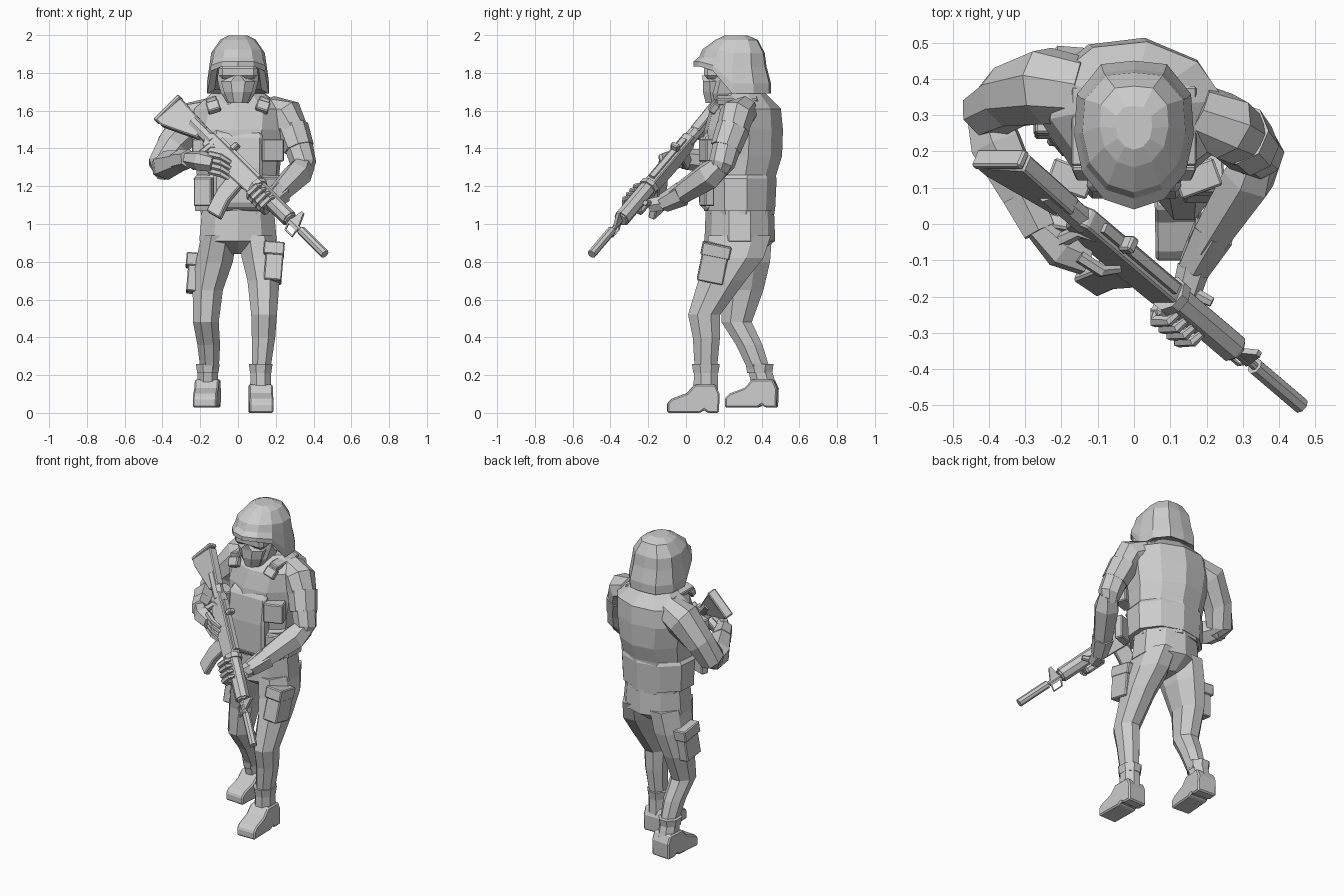
import bpy, bmesh
from math import sin, cos, pi, radians
from mathutils import Vector, Matrix, Euler

if "Cube" in bpy.data.objects:
    bpy.data.objects.remove(bpy.data.objects["Cube"], do_unlink=True)

GREY = (0.6, 0.6, 0.6, 1)
grey = bpy.data.materials.new("plain grey")
grey.use_nodes = True
grey.diffuse_color = GREY
grey.node_tree.nodes["Principled BSDF"].inputs["Base Color"].default_value = GREY


def finish(name, bm, matrix=None, bevel=0):
    """Turn a bmesh into a named, flat-shaded object."""
    if matrix is not None:
        bm.transform(matrix)
    bmesh.ops.recalc_face_normals(bm, faces=bm.faces)
    mesh = bpy.data.meshes.new(name)
    bm.to_mesh(mesh)
    bm.free()
    mesh.materials.append(grey)
    obj = bpy.data.objects.new(name, mesh)
    bpy.context.collection.objects.link(obj)
    if bevel:
        mod = obj.modifiers.new("Bevel", "BEVEL")
        mod.width, mod.segments = bevel, 1
    return obj


def loft(name, rings, matrix=None):
    """Skin a list of equal-length point rings and cap both ends."""
    bm = bmesh.new()
    rows = [[bm.verts.new(p) for p in ring] for ring in rings]
    n = len(rows[0])
    for low, high in zip(rows, rows[1:]):
        for i in range(n):
            j = (i + 1) % n
            bm.faces.new((low[i], low[j], high[j], high[i]))
    bm.faces.new(rows[0][::-1])
    bm.faces.new(rows[-1])
    return finish(name, bm, matrix)


def body(name, sections, sides=8, turn=0.0):
    """Loft level sections given as (z, centre x, centre y, radius x, radius y)."""
    grow = 1 / cos(pi / sides)
    rings = []
    for z, cx, cy, rx, ry in sections:
        angles = [(i + 0.5) * 2 * pi / sides for i in range(sides)]
        spin = Matrix.Rotation(turn, 3, "Z")
        rings.append([spin @ Vector((rx * grow * cos(a), ry * grow * sin(a), 0))
                      + Vector((cx, cy, z)) for a in angles])
    return loft(name, rings)


def limb(name, points, radii, sides=6, matrix=None):
    """Loft round sections square to a bent path."""
    pts = [Vector(p) for p in points]
    rings = []
    for i, (p, r) in enumerate(zip(pts, radii)):
        along = (pts[min(i + 1, len(pts) - 1)] - pts[max(i - 1, 0)]).normalized()
        side = along.cross(Vector((0.2, 1, 0.3))).normalized()
        up = along.cross(side)
        rings.append([p + r * (side * cos(a) + up * sin(a))
                      for a in (2 * pi * (k + 0.5) / sides for k in range(sides))])
    return loft(name, rings, matrix)


def box(name, centre, size, rot=(0, 0, 0), matrix=None, bevel=0.006):
    bm = bmesh.new()
    bmesh.ops.create_cube(bm, size=1)
    place = Matrix.LocRotScale(Vector(centre), Euler(rot), Vector(size))
    return finish(name, bm, matrix @ place if matrix else place, bevel)


def plate(name, outline, half, matrix, bevel=0.006):
    """Extrude an outline in local x and z to both sides of local y."""
    bm = bmesh.new()
    face = bm.faces.new([bm.verts.new((x, -half, z)) for x, z in outline])
    new = bmesh.ops.extrude_face_region(bm, geom=[face])["geom"]
    verts = [v for v in new if isinstance(v, bmesh.types.BMVert)]
    bmesh.ops.translate(bm, verts=verts, vec=(0, 2 * half, 0))
    return finish(name, bm, matrix, bevel)


# Torso, jacket skirt and vest, with the shoulders turned to the left
body("jacket_skirt", [(.84, 0, .29, .05, .08), (.91, 0, .285, .205, .178),
                      (1.08, 0, .285, .19, .172)], 10)
body("torso", [(1.05, 0, .29, .19, .17), (1.26, 0, .285, .212, .185), (1.36, 0, .295, .222, .205),
               (1.5, 0, .305, .245, .2), (1.61, .01, .315, .235, .18),
               (1.69, 0, .32, .14, .1)], 10, radians(-8))
body("vest_band", [(1.07, 0, .283, .222, .18), (1.24, 0, .283, .23, .188),
                   (1.26, 0, .285, .215, .18)], 10, radians(-5))
body("collar", [(1.6, 0, .29, .15, .13), (1.69, 0, .28, .1, .1)])
body("neck", [(1.6, 0, .27, .07, .07), (1.74, 0, .26, .065, .07)])
side_on = Matrix.Rotation(pi / 2, 4, "Z")
plate("chest_plate", [(.12, 1.06), (.07, 1.1), (.07, 1.3), (.09, 1.47), (.17, 1.52),
                      (.2, 1.2)], .13, side_on, .015)
for s, label in ((1, "left"), (-1, "right")):
    box(label + "_shoulder_strap", (s * .14, .27, 1.655), (.06, .22, .035), (0, s * .35, 0))
    box(label + "_strap_buckle", (s * .13, .15, 1.62), (.07, .04, .06), (-.6, s * .3, 0))
    box(label + "_chest_pouch", (s * .175, .125, 1.39), (.12, .08, .12), (0, 0, s * .35))
    box(label + "_belt_pouch", (s * .18, .11, 1.17), (.1, .05, .15), (0, 0, s * .35))

# Head with goggles and face mask
body("head", [(1.64, 0, .19, .055, .07), (1.69, 0, .21, .09, .11),
              (1.76, 0, .235, .108, .13), (1.9, 0, .25, .115, .13)])
box("goggles", (0, .15, 1.805), (.205, .11, .075), bevel=.02)
body("face_mask", [(1.64, 0, .16, .05, .055), (1.7, 0, .155, .075, .065),
                   (1.755, 0, .15, .09, .06), (1.785, 0, .13, .03, .045)])

# Helmet: the rim is high over the face, drops at the sides and is squarer behind
rings = []
for z, drop, cy, rx, ry in ((1.85, .14, .25, .125, .165), (1.835, .145, .245, .163, .205),
                            (1.86, .115, .245, .165, .205), (1.885, .05, .248, .152, .178),
                            (1.925, .02, .252, .142, .165), (1.975, 0, .268, .095, .112),
                            (1.998, 0, .265, .05, .06)):
    ring = []
    for k in range(12):
        a = 2 * pi * k / 12
        fall = min(1, max(0, (sin(a) + .6) / .6))
        wide = 1.1 if k in (1, 2, 4, 5) else 1
        ring.append((rx * wide * cos(a), cy + ry * wide * sin(a), z - drop * fall))
    rings.append(ring)
loft("helmet", rings)

# Legs: the left one steps forward, the right one trails
body("left_leg", [(.94, .1, .285, .095, .165), (.82, .12, .255, .1, .155),
                  (.7, .135, .19, .085, .125), (.52, .138, .096, .068, .085),
                  (.4, .135, .108, .062, .072), (.22, .122, .105, .048, .058)])
body("right_leg", [(.94, -.1, .29, .095, .165), (.8, -.125, .305, .098, .14),
                   (.65, -.16, .3, .08, .11), (.48, -.17, .268, .068, .08),
                   (.36, -.155, .335, .06, .07), (.22, -.15, .39, .048, .058)])

# Boots
foot = [(.068, 0), (.072, .1), (.05, .15), (-.06, .15), (-.1, .105), (-.18, .075),
        (-.205, .05), (-.205, 0), (-.03, 0), (-.01, .015), (.01, 0)]
for label, x, y, z, turn in (("left", .12, .105, 0, .02), ("right", -.16, .415, .028, -.08)):
    place = Matrix.Translation((x, y, z)) @ Matrix.Rotation(turn, 4, "Z") @ side_on
    plate(label + "_boot", foot, .064, place, .008)
    top = y if label == "left" else y - .025
    body(label + "_boot_shaft", [(z + .1, x, y, .056, .066), (.24, x, top, .054, .062)])
    body(label + "_boot_cuff", [(.21, x, top, .056, .066), (.26, x, top, .063, .074)])

# Thigh pouches
for label, x, y, z, lean in (("left", .19, .145, .79, -.2), ("right", -.22, .315, .735, -.12)):
    tilt = (lean, .08, 0)
    box(label + "_thigh_pouch", (x, y, z), (.095, .14, .2), tilt)
    box(label + "_pouch_flap", (x, y - lean * .07, z + .07), (.11, .155, .07), tilt)

# Arms, with a padded band on the left sleeve
limb("left_upper_arm", [(.17, .31, 1.6), (.25, .27, 1.58), (.315, .225, 1.44), (.345, .19, 1.32),
                        (.335, .165, 1.27)], (.08, .095, .078, .07, .05), 8)
limb("left_sleeve_band", [(.285, .25, 1.51), (.322, .21, 1.4)], (.09, .082), 8)
limb("left_forearm", [(.35, .19, 1.31), (.315, .125, 1.26), (.195, -.06, 1.14)],
     (.06, .078, .056))
limb("left_glove_cuff", [(.22, -.02, 1.16), (.165, -.12, 1.11)], (.066, .05))
limb("right_upper_arm", [(-.14, .37, 1.58), (-.24, .38, 1.55), (-.345, .35, 1.42),
                         (-.4, .305, 1.31), (-.395, .26, 1.27)], (.09, .11, .09, .08, .05), 8)
limb("right_forearm", [(-.405, .31, 1.3), (-.38, .22, 1.31), (-.285, .03, 1.34)],
     (.06, .078, .054))
limb("right_glove_cuff", [(-.31, .08, 1.335), (-.26, -.02, 1.345)], (.062, .052))
limb("right_palm", [(-.27, 0, 1.345), (-.2, -.07, 1.335), (-.13, -.1, 1.32)], (.04, .055, .045))
for i in range(4):
    z = 1.37 - i * .03
    limb(f"right_finger_{i}", [(-.15, -.09, z), (-.09, -.13, z - .015), (-.04, -.125, z - .045)],
         (.018, .018, .012))
limb("right_thumb", [(-.21, -.05, 1.36), (-.15, -.02, 1.41), (-.1, -.04, 1.41)],
     (.022, .02, .014))

# Rifle frame: local x runs from muzzle to butt, local z is the rifle's up
back = Vector((-1, .85, 1)).normalized()
up = Vector((1, 0, 1)).normalized()
gun = Matrix((back, up.cross(back), up)).transposed().to_4x4()
gun.translation = (.46, -.5, .84)


def barrel(name, start, end, radius, sides=8):
    limb(name, [(start, 0, 0), (end, 0, 0)], (radius, radius), sides, gun)


barrel("suppressor", 0, .21, .024)
barrel("barrel", .2, .34, .012)
barrel("handguard", .31, .59, .044)
barrel("handguard_cap", .3, .33, .036)
barrel("slip_ring", .57, .6, .054)
barrel("buffer_tube", .98, 1.15, .036)
plate("front_sight", [(.22, -.02), (.27, .075), (.285, .075), (.3, -.02)], .008, gun, 0)
limb("sling_loop", [(.23, 0, -.01), (.22, 0, -.055), (.28, 0, -.055), (.3, 0, -.01)],
     (.006,) * 4, 4, gun)
plate("receiver", [(.59, .04), (1, .04), (1.03, .01), (1, -.05), (.86, -.07), (.59, -.06)],
      .03, gun)
plate("top_rail", [(.62, .055), (.95, .055), (.95, .035), (.62, .035)], .014, gun, 0)
box("rear_sight", (.86, 0, .065), (.03, .045, .045), matrix=gun)
plate("stock", [(1.06, .035), (1.3, .045), (1.315, -.13), (1.27, -.13), (1.06, -.045)],
      .026, gun)
box("butt_pad", (1.316, 0, -.043), (.025, .054, .185), matrix=gun)
plate("magazine", [(.66, -.05), (.76, -.05), (.745, -.16), (.7, -.28), (.61, -.26),
                   (.65, -.16)], .02, gun)
plate("pistol_grip", [(.9, -.05), (.97, -.04), (1.01, -.17), (.95, -.18)], .02, gun)
limb("trigger_guard", [(.8, 0, -.06), (.82, 0, -.1), (.91, 0, -.1)], (.008,) * 3, 4, gun)

# Left hand cradles the handguard
limb("left_wrist", [(.165, -.12, 1.11), (.145, -.19, 1.1)], (.046, .04))
box("left_palm", (.51, .005, -.06), (.13, .09, .045), matrix=gun, bevel=.012)
for i in range(4):
    s = .45 + i * .036
    limb(f"left_finger_{i}", [(s, .03, -.07), (s, .065, -.055), (s, .064, 0), (s, .04, .02)],
         (.018, .018, .015, .011), 6, gun)
limb("left_thumb", [(.55, -.03, -.06), (.5, -.06, -.02), (.46, -.055, .02)],
     (.022, .02, .014), 6, gun)
